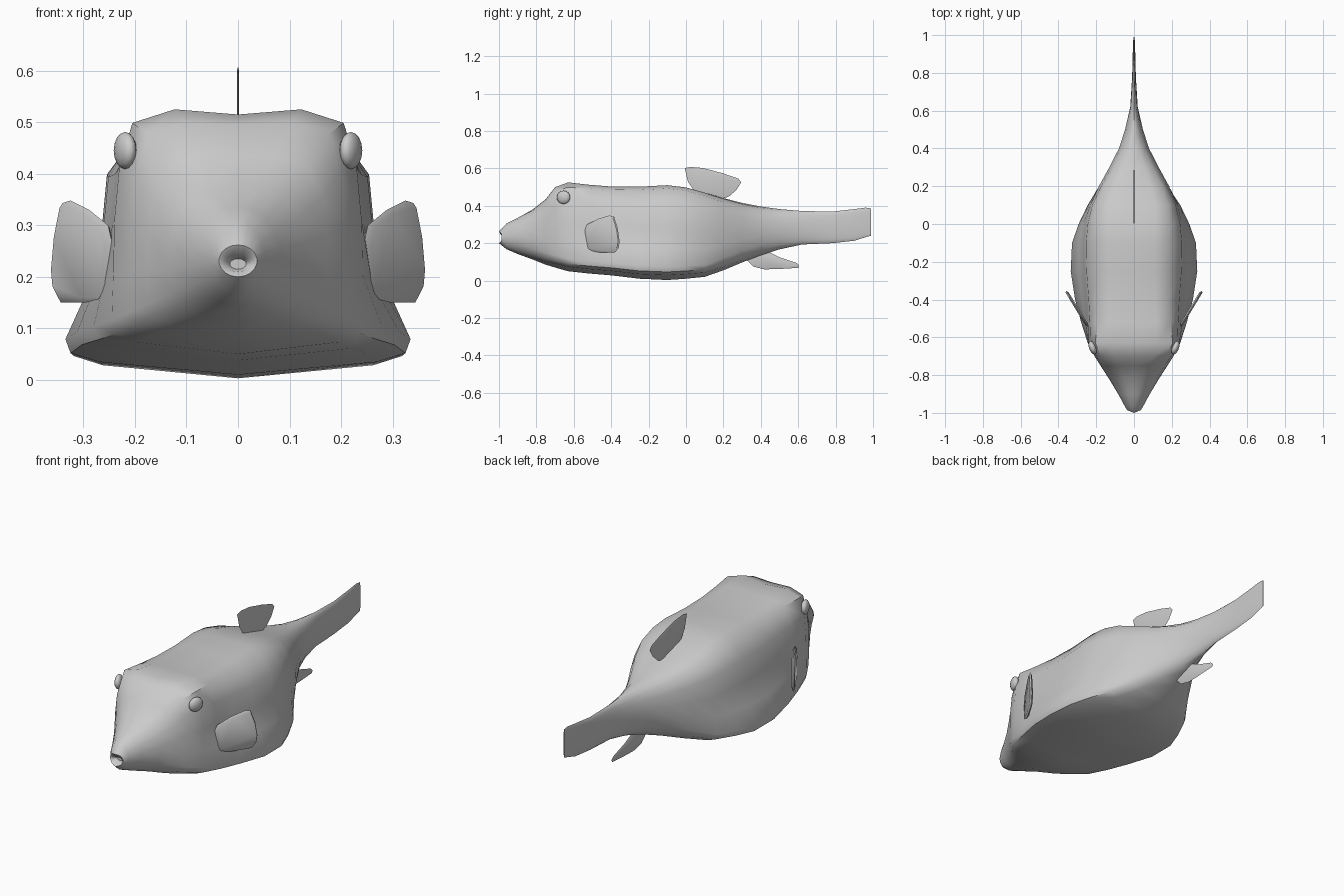
import bpy, bmesh, math

if "Cube" in bpy.data.objects:
    bpy.data.objects.remove(bpy.data.objects["Cube"])

skin = bpy.data.materials.new("grey skin")
skin.diffuse_color = (0.6, 0.6, 0.6, 1)
skin.use_nodes = True
skin.node_tree.nodes["Principled BSDF"].inputs["Base Color"].default_value = skin.diffuse_color


def finish(name, bm, angle=40):
    bmesh.ops.recalc_face_normals(bm, faces=bm.faces)
    mesh = bpy.data.meshes.new(name)
    bm.to_mesh(mesh)
    bm.free()
    mesh.materials.append(skin)
    ob = bpy.data.objects.new(name, mesh)
    bpy.context.collection.objects.link(ob)
    bpy.ops.object.select_all(action='DESELECT')
    ob.select_set(True)
    bpy.context.view_layer.objects.active = ob
    bpy.ops.object.shade_smooth_by_angle(angle=math.radians(angle))
    return ob


# Body stations: y, top, bottom, keel half width, flank half width, ridge half width
STATIONS = [
    (-0.96, .235, .215, .016, .016, .012),   # throat of the mouth
    (-0.99, .245, .210, .027, .027, .02),    # inner lip
    (-1.00, .262, .200, .037, .037, .03),    # outer lip
    (-0.96, .305, .168, .052, .050, .035),
    (-0.90, .335, .142, .085, .075, .05),
    (-0.82, .380, .113, .135, .125, .09),
    (-0.75, .435, .085, .180, .175, .145),
    (-0.70, .495, .070, .210, .208, .18),
    (-0.63, .515, .050, .245, .240, .205),
    (-0.52, .508, .038, .280, .244, .195),
    (-0.40, .503, .028, .312, .250, .186),
    (-0.25, .502, .010, .335, .262, .184),
    (-0.10, .510, .003, .328, .265, .186),
    (0.00, .498, .010, .293, .255, .188),
    (0.10, .470, .020, .245, .230, .182),
    (0.20, .441, .055, .185, .187, .160),
    (0.30, .415, .097, .130, .135, .120),
    (0.40, .396, .135, .080, .085, .075),
    (0.50, .382, .167, .048, .050, .042),
    (0.62, .372, .193, .020, .022, .018),
    (0.78, .369, .200, .010, .010, .008),
    (0.90, .382, .213, .007, .007, .005),
    (0.96, .390, .232, .005, .005, .004),
    (0.99, .386, .240, .003, .003, .002),
]


def section(y, zt, zb, w, wm, wt):
    """Half outline from the back line to the belly line."""
    h = zt - zb
    head = max(0, 1 - abs(y + .63) / .2) * .01
    box = [(0, zt), (.6 * wt, zt + head), (wt, zt - .035 * h), (wm * .96, zb + .78 * h),
           (wm, zb + .56 * h), (wm + (w - wm) * .42, zb + .33 * h), (w, zb + .14 * h),
           (w * .97, zb + .085 * h), (w * .8, zb + .05 * h), (0, zb)]
    # snout and tail stem become oval
    r = min(1, max(0, (-.68 - y) / .2, (y - .1) / .35))
    out = []
    for i, (x, z) in enumerate(box):
        a = math.pi * i / (len(box) - 1)
        ex, ez = w * math.sin(a), (zt + zb) / 2 + h / 2 * math.cos(a)
        out.append((x + (ex - x) * r, z + (ez - z) * r))
    return out


bm = bmesh.new()
rings = []
for k, st in enumerate(STATIONS):
    half = section(*st)
    loop = half + [(-x, z) for x, z in half[-2:0:-1]]
    drop = .4 if k in (1, 2) else 0   # mouth corners set back
    rings.append([bm.verts.new((x, st[0] + drop * abs(x), z)) for x, z in loop])
n = len(rings[0])
for a, b in zip(rings, rings[1:]):
    for i in range(n):
        j = (i + 1) % n
        bm.faces.new((a[i], a[j], b[j], b[i]))
bm.faces.new(rings[0])
bm.faces.new(rings[-1])
finish("body", bm, 50)


# Fins: a side outline given as (y, z), placed at x = place(y), with a thin bevelled rim
def fin(name, outline, thick, place=lambda y: 0):
    cy = sum(p[0] for p in outline) / len(outline)
    cz = sum(p[1] for p in outline) / len(outline)
    bm = bmesh.new()
    layers = []
    for side, scale in ((-1, .9), (0, 1), (1, .9)):
        layer = []
        for y, z in outline:
            yy, zz = cy + (y - cy) * scale, cz + (z - cz) * scale
            layer.append(bm.verts.new((place(yy) + side * thick / 2, yy, zz)))
        layers.append(layer)
    for a, b in zip(layers, layers[1:]):
        for i in range(len(a)):
            j = (i + 1) % len(a)
            bm.faces.new((a[i], a[j], b[j], b[i]))
    bm.faces.new(layers[0])
    bm.faces.new(layers[-1])
    return finish(name, bm)


fin("dorsal_fin", [(-.007, .60), (.02, .608), (.09, .602), (.2, .573), (.28, .545), (.295, .525),
                   (.27, .485), (.23, .45), (.19, .435), (.10, .45), (.04, .485), (.01, .53)], .004)
fin("anal_fin", [(.32, .115), (.37, .155), (.43, .16), (.50, .125), (.59, .095), (.605, .08),
                 (.60, .068), (.50, .062), (.42, .06), (.36, .075)], .004)
PECTORAL = [(-.545, .26), (-.53, .30), (-.47, .33), (-.41, .348), (-.385, .343), (-.365, .28),
            (-.355, .21), (-.36, .175), (-.38, .15), (-.46, .15), (-.53, .162)]
for side, label in ((1, "right"), (-1, "left")):
    fin(label + "_pectoral_fin", PECTORAL, .018,
        lambda y, s=side: s * (.243 + (y + .545) * .61))
    # Eyes: shallow domes on the head
    bm = bmesh.new()
    bmesh.ops.create_uvsphere(bm, u_segments=16, v_segments=8, radius=1)
    for v in bm.verts:
        x, y, z = v.co
        v.co = (side * (.219 + .02 * x + .01 * y), -.655 + .036 * y, .445 + .036 * z)
    finish(label + "_eye", bm)
